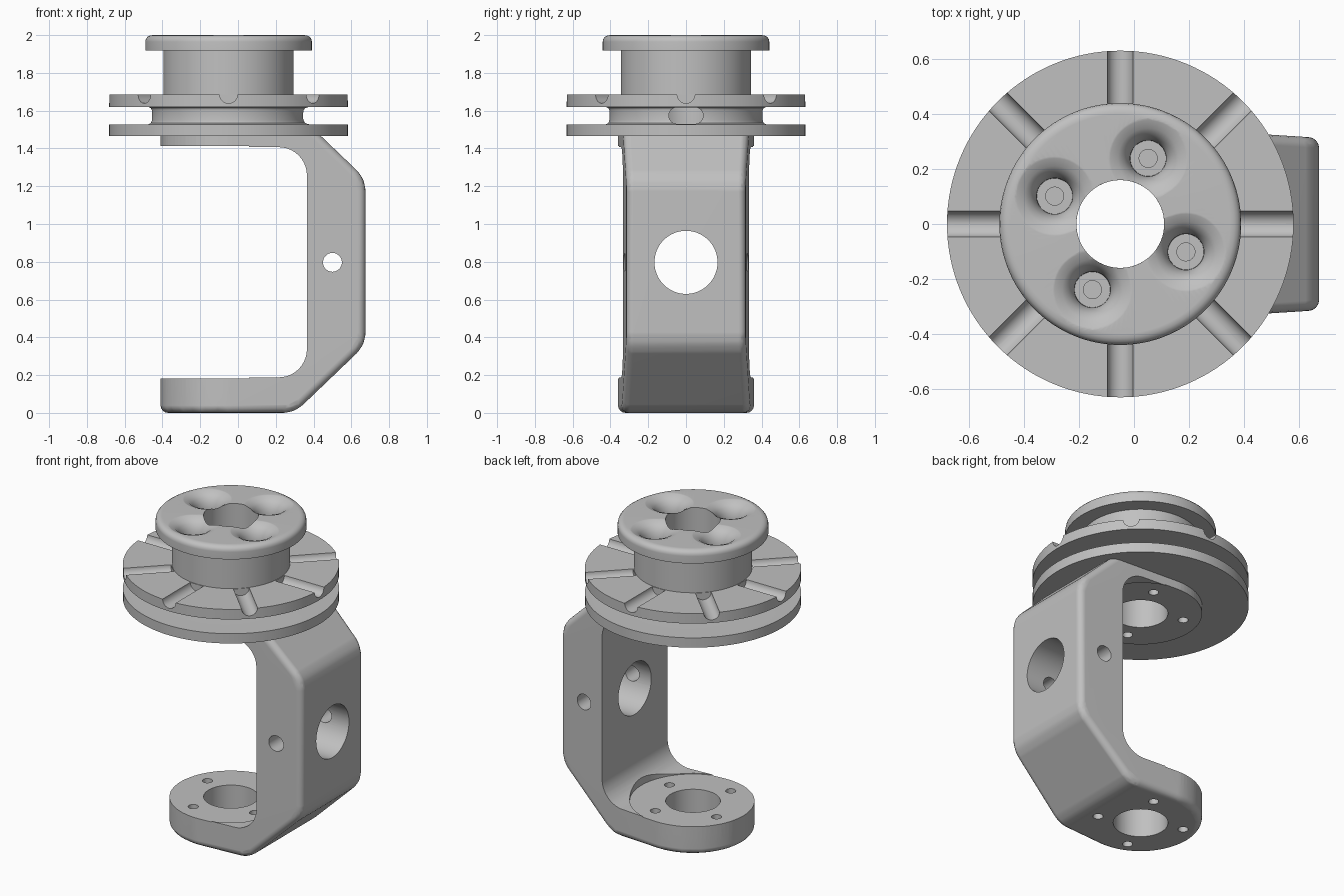
import bpy, bmesh, math
from mathutils import Matrix, Vector

if "Cube" in bpy.data.objects:
    bpy.data.objects.remove(bpy.data.objects["Cube"])

AX = -0.05                      # x of the vertical axis
grey = bpy.data.materials.new("metal grey")
grey.diffuse_color = (0.53, 0.53, 0.53, 1)
grey.use_nodes = True
grey.node_tree.nodes["Principled BSDF"].inputs["Base Color"].default_value = grey.diffuse_color


def make(name, bm):
    bmesh.ops.recalc_face_normals(bm, faces=bm.faces)
    me = bpy.data.meshes.new(name)
    bm.to_mesh(me)
    bm.free()
    ob = bpy.data.objects.new(name, me)
    bpy.context.collection.objects.link(ob)
    me.materials.append(grey)
    return ob


def prism(name, pts, start, depth):
    """Extrude a closed outline of 3D points."""
    bm = bmesh.new()
    f = bm.faces.new([bm.verts.new(Vector(p) + Vector(start)) for p in pts])
    r = bmesh.ops.extrude_face_region(bm, geom=[f])
    bmesh.ops.translate(bm, vec=depth, verts=[v for v in r["geom"] if isinstance(v, bmesh.types.BMVert)])
    return make(name, bm)


def lathe(name, prof, x=AX, y=0, steps=96):
    """Revolve a closed (radius, z) profile about a vertical axis."""
    bm = bmesh.new()
    vs = [bm.verts.new((r, 0, z)) for r, z in prof]
    es = [bm.edges.new((vs[i], vs[(i + 1) % len(vs)])) for i in range(len(vs))]
    bmesh.ops.spin(bm, geom=vs + es, cent=(0, 0, 0), axis=(0, 0, 1), angle=2 * math.pi, steps=steps)
    bmesh.ops.remove_doubles(bm, verts=bm.verts, dist=1e-5)
    bmesh.ops.translate(bm, vec=(x, y, 0), verts=bm.verts)
    return make(name, bm)


def rod(r, a, b, steps=48):
    """Solid cylinder from a to b."""
    a, b = Vector(a), Vector(b)
    bm = bmesh.new()
    q = (b - a).to_track_quat('Z', 'Y').to_matrix().to_4x4()
    bmesh.ops.create_cone(bm, cap_ends=True, segments=steps, radius1=r, radius2=r,
                          depth=(b - a).length, matrix=Matrix.Translation((a + b) / 2) @ q)
    return make("cutter", bm)


def apply(ob, kind, **kw):
    m = ob.modifiers.new("m", kind)
    for k, v in kw.items():
        setattr(m, k, v)
    bpy.context.view_layer.objects.active = ob
    bpy.ops.object.modifier_apply(modifier=m.name)


def cut(ob, tool):
    apply(ob, 'BOOLEAN', object=tool, operation='DIFFERENCE', solver='EXACT')
    bpy.data.objects.remove(tool)


def rounded(pts, n=10):
    """Fillet a closed 2D outline given as (x, z, radius)."""
    out = []
    for i, (x, z, r) in enumerate(pts):
        p = Vector((x, z))
        if r == 0:
            out.append((x, z))
            continue
        u = (Vector(pts[i - 1][:2]) - p).normalized()
        v = (Vector(pts[(i + 1) % len(pts)][:2]) - p).normalized()
        half = u.angle(v) / 2
        c = p + (u + v).normalized() * (r / math.sin(half))
        s = p + u * (r / math.tan(half)) - c
        e = p + v * (r / math.tan(half)) - c
        for k in range(n + 1):
            t, w = k / n, math.pi - 2 * half
            d = (s * math.sin((1 - t) * w) + e * math.sin(t * w)) / math.sin(w)
            out.append(tuple(c + d))
    return out


def finish(ob):
    bpy.ops.object.select_all(action='DESELECT')
    ob.select_set(True)
    bpy.context.view_layer.objects.active = ob
    bpy.ops.object.shade_smooth_by_angle(angle=math.radians(30))
    apply(ob, 'WEIGHTED_NORMAL', keep_sharp=True)


SCREWS = [(AX + 0.26 * math.cos(math.radians(67 + 90 * k)),
           0.26 * math.sin(math.radians(67 + 90 * k))) for k in range(4)]

# bracket body: hull of small spheres rolled along the inset outline
R = 0.04
core = []
for k in range(41):
    t = math.pi / 2 - 0.063 + (math.pi + 0.126) * k / 40
    core += [(AX + (0.36 - R) * math.cos(t), (0.36 - R) * math.sin(t), z) for z in (R, 1.6 - R)]
side = rounded([(0, R, 0), (0.283, R, 0.12), (0.635, 0.377, 0.12),
                (0.635, 1.223, 0.12), (0.283, 1.6 - R, 0.12), (0, 1.6 - R, 0)], 6)
for x, z in side:
    h = 0.36 - R - 0.063 * (x - AX)
    core += [(x, h, z), (x, -h, z)]
ball = [Vector((math.cos(u) * math.cos(v), math.sin(u) * math.cos(v), math.sin(v))) * R
        for u in [math.pi * k / 8 for k in range(16)] for v in [math.pi * j / 8 for j in range(-4, 5)]]
bm = bmesh.new()
for c in core:
    for b in ball:
        bm.verts.new(Vector(c) + b)
bmesh.ops.remove_doubles(bm, verts=bm.verts, dist=0.0005)
bmesh.ops.convex_hull(bm, input=bm.verts)
bmesh.ops.delete(bm, geom=[v for v in bm.verts if not v.link_faces], context='VERTS')
bmesh.ops.dissolve_limit(bm, angle_limit=math.radians(0.5), verts=bm.verts, edges=bm.edges)
bmesh.ops.triangulate(bm, faces=bm.faces)
bracket = make("bracket", bm)

# open throat with filleted corners, and round seats for the two mounting faces
throat = rounded([(-1, 0.188, 0), (0.365, 0.188, 0.15), (0.365, 1.407, 0.15), (-1, 1.407, 0)])
cut(bracket, prism("cutter", [(x, 0, z) for x, z in throat], (0, -1, 0), (0, 2, 0)))
cut(bracket, rod(0.37, (AX, 0, 0.183), (AX, 0, 1.412), 96))
cut(bracket, prism("cutter", [(-1, -1, 0), (1, -1, 0), (1, 1, 0), (-1, 1, 0)], (0, 0, 1.468), (0, 0, 1)))

# bracket bores: vertical, arm window, cross pin, screw holes
cut(bracket, rod(0.16, (AX, 0, -1), (AX, 0, 3), 64))
cut(bracket, rod(0.167, (0.1, 0, 0.797), (1, 0, 0.797), 64))
cut(bracket, rod(0.05, (0.5, -1, 0.797), (0.5, 1, 0.797), 32))
for x, y in SCREWS:
    cut(bracket, rod(0.03, (x, y, -0.5), (x, y, 1.6), 24))
finish(bracket)

# grooved hub with two discs, a neck and a rounded cap flange
hub = lathe("hub", [
    (0.16, 1.465), (0.632, 1.465), (0.632, 1.528), (0.425, 1.528), (0.411, 1.535), (0.405, 1.55),
    (0.405, 1.6), (0.411, 1.613), (0.425, 1.62), (0.632, 1.62), (0.632, 1.685), (0.345, 1.685),
    (0.345, 1.918), (0.441, 1.918), (0.441, 1.965), (0.438, 1.98), (0.429, 1.991), (0.416, 1.998),
    (0.4, 2.0), (0.16, 2.0)], steps=128)
# eight radial half-round channels in the upper disc
for k in range(8):
    d = Vector((math.cos(k * math.pi / 4), math.sin(k * math.pi / 4), 0))
    c = Vector((AX, 0, 1.686))
    cut(hub, rod(0.047, c + d * 0.348, c + d * 0.8, 32))
# flared screw pockets with a pilot hole in each
for x, y in SCREWS:
    cut(hub, lathe("cutter", [(0, 1.88), (0.065, 1.88), (0.066, 1.91), (0.073, 1.94), (0.088, 1.967),
                              (0.11, 1.987), (0.138, 1.998), (0.155, 2.003), (0, 2.003)], x, y, 48))
    cut(hub, rod(0.033, (x, y, 1.8), (x, y, 1.95), 24))
    cut(hub, rod(0.03, (x, y, 1.4), (x, y, 1.6), 24))
# slot from the groove into the bore
slot = [(0, s * (0.047 + 0.044 * math.cos(t)), 1.574 + s * 0.044 * math.sin(t))
        for s in (1, -1) for t in [math.pi * (k / 12 - 0.5) for k in range(13)]]
cut(hub, prism("cutter", slot, (0, 0, 0), (0.5, 0, 0)))
finish(hub)
